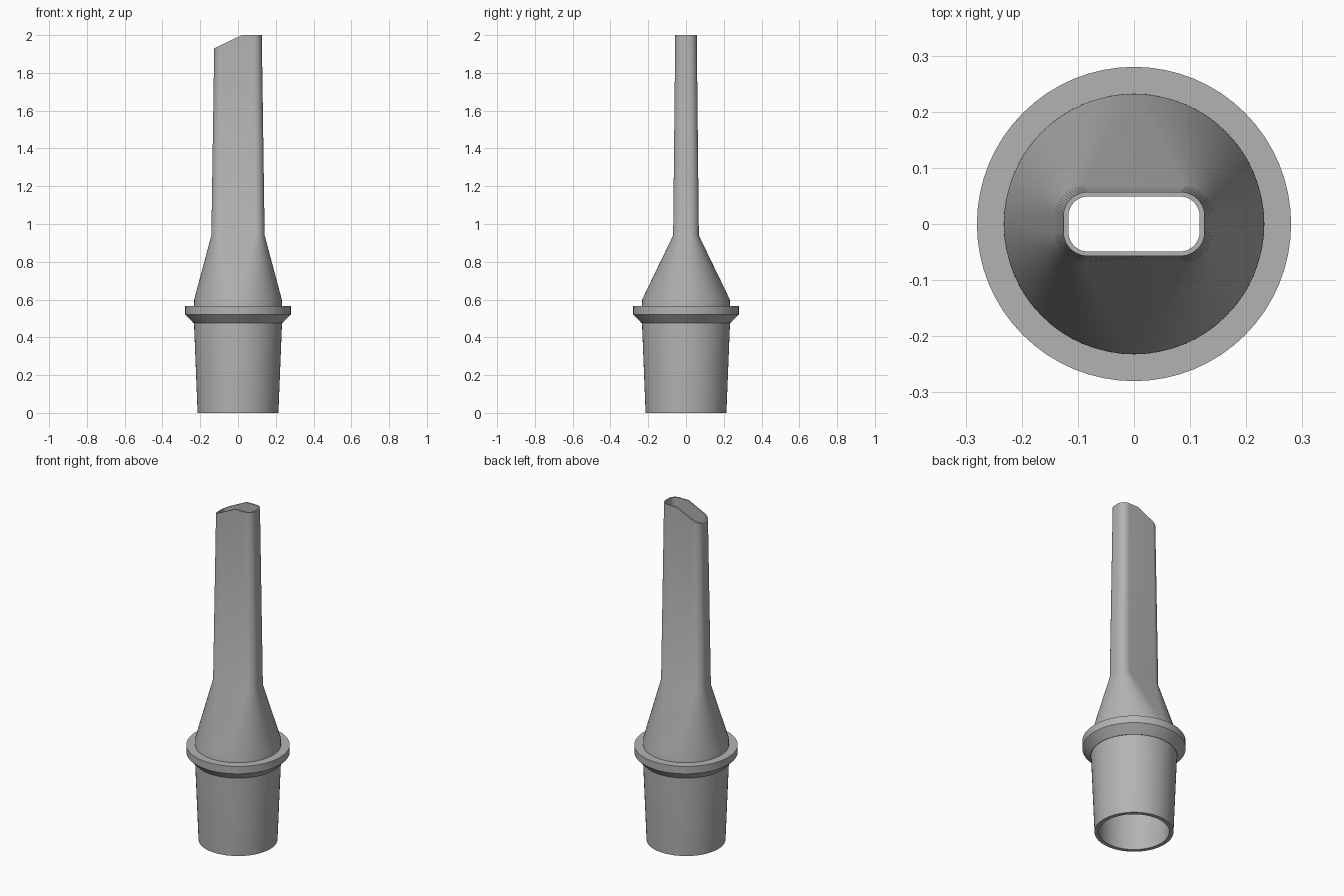
import bpy, bmesh, math

if "Cube" in bpy.data.objects:
    bpy.data.objects.remove(bpy.data.objects["Cube"], do_unlink=True)

STEPS = 16      # segments per quarter turn
TIP_KINK = 0.02  # x where the slanted tip begins

grey = bpy.data.materials.new("plain grey plastic")
grey.use_nodes = True
grey.diffuse_color = (0.45, 0.45, 0.45, 1)
grey.node_tree.nodes["Principled BSDF"].inputs["Base Color"].default_value = (0.45, 0.45, 0.45, 1)


def ring(hx, hy, r, z):
    """Rounded rectangle outline; a circle when r equals both half sizes."""
    pts = []
    for q, (sx, sy) in enumerate([(1, 1), (-1, 1), (-1, -1), (1, -1)]):
        for i in range(STEPS + 1):
            a = (q + i / STEPS) * math.pi / 2
            pts.append((sx * (hx - r) + r * math.cos(a), sy * (hy - r) + r * math.sin(a), z))
        if q in (0, 2):  # extra point on each long side, for the tip cut
            pts.append((TIP_KINK if hx > r else 0, sy * hy, z))
    return pts


def circle(r, z):
    return ring(r, r, r, z)


def slant(pts):
    """Lower the tip on one side."""
    return [(x, y, z - max(0, TIP_KINK - x) * 0.48) for x, y, z in pts]


def closed_loft(name, rings):
    """Skin rings in order and join the last back to the first."""
    bm = bmesh.new()
    loops = [[bm.verts.new(p) for p in pts] for pts in rings]
    n = len(loops[0])
    for a, b in zip(loops, loops[1:] + loops[:1]):
        for i in range(n):
            j = (i + 1) % n
            bm.faces.new((a[i], a[j], b[j], b[i]))
    bmesh.ops.remove_doubles(bm, verts=bm.verts, dist=1e-5)
    bmesh.ops.recalc_face_normals(bm, faces=bm.faces)
    mesh = bpy.data.meshes.new(name)
    bm.to_mesh(mesh)
    bm.free()
    mesh.materials.append(grey)
    ob = bpy.data.objects.new(name, mesh)
    bpy.context.collection.objects.link(ob)
    bpy.ops.object.select_all(action="DESELECT")
    ob.select_set(True)
    bpy.context.view_layer.objects.active = ob
    bpy.ops.object.shade_smooth_by_angle(angle=math.radians(30))
    return ob


# Hollow nozzle: tapered socket, round-to-flat transition, flat spout
closed_loft("nozzle_body", [
    circle(0.214, 0), circle(0.233, 0.475), circle(0.232, 0.6),
    ring(0.141, 0.068, 0.05, 0.94),
    slant(ring(0.126, 0.057, 0.043, 2)),
    slant(ring(0.117, 0.049, 0.035, 2)),
    ring(0.131, 0.058, 0.04, 0.94),
    circle(0.21, 0.59), circle(0.21, 0.475), circle(0.191, 0),
])

# Stop collar with a chamfered underside
closed_loft("collar", [
    circle(0.225, 0.475), circle(0.235, 0.475), circle(0.28, 0.522),
    circle(0.28, 0.566), circle(0.225, 0.566),
])
